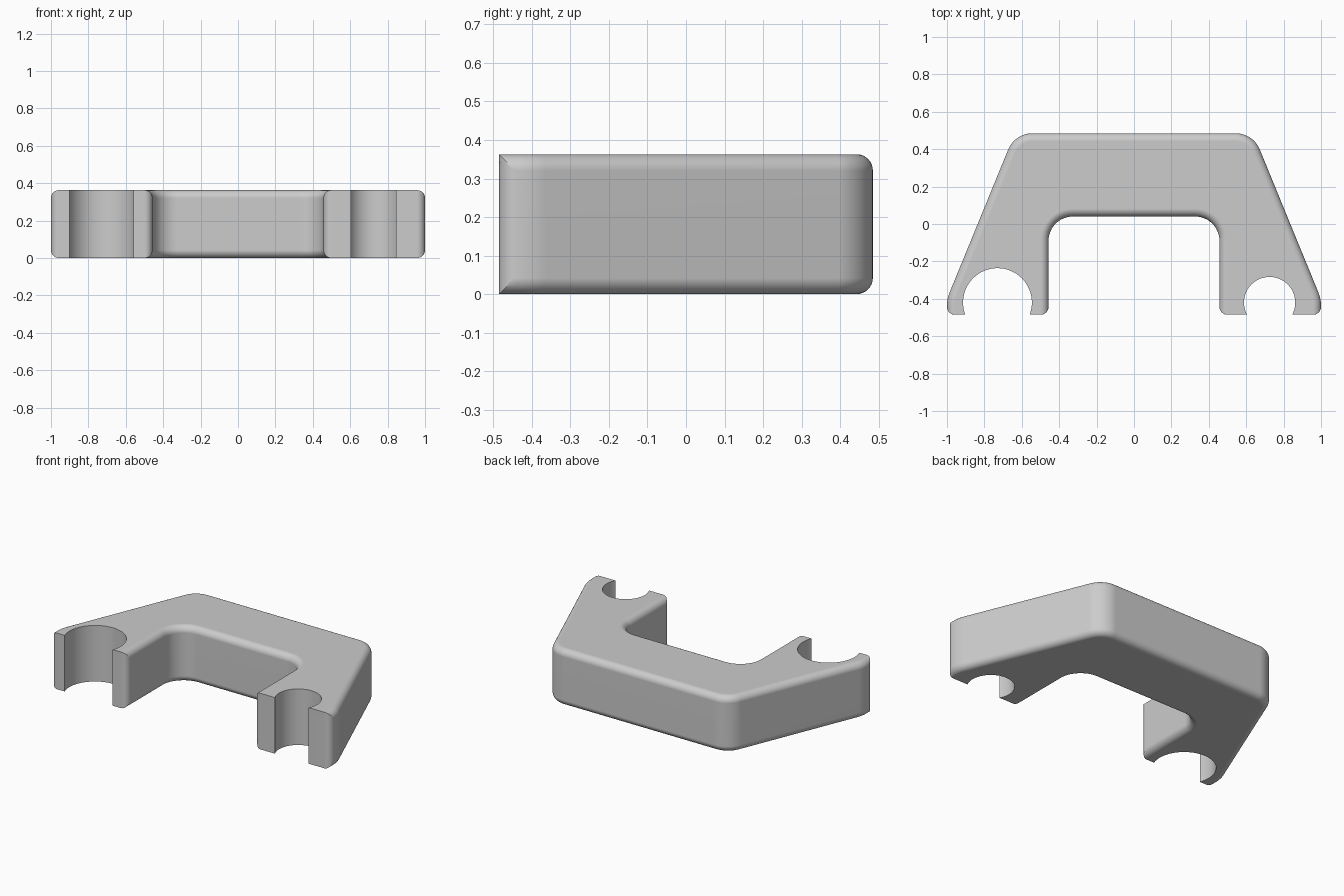
import bpy, bmesh, math
from mathutils import Vector

cube = bpy.data.objects.get("Cube")
if cube:
    bpy.data.objects.remove(cube, do_unlink=True)

HEIGHT = 0.363
BACK, FRONT = 0.485, -0.485
EDGE = 0.042          # rounding of the outer and inner rims
INNER = 0.457         # half width of the gap
BRIDGE = 0.04         # front face of the bridge
STEPS = 8
HOLES = {1: (0.725, 0.137), -1: (0.73, 0.184)}   # side: centre x, radius
HOLE_Y = -0.42


def fillet(before, corner, after, radius, n):
    """Arc points rounding one corner of a path."""
    a, b = (before - corner).normalized(), (after - corner).normalized()
    half = a.angle(b) / 2
    inward = (a + b).normalized()
    centre = corner + inward * radius / math.sin(half)
    across = (b - a).normalized()
    sweep = math.pi / 2 - half
    pts = []
    for i in range(n + 1):
        t = sweep * (2 * i / n - 1)
        pts.append(centre + (across * math.sin(t) - inward * math.cos(t)) * radius)
    return pts


def arm(side, d):
    """Half outline, back to gap, with its rims moved inward by d."""
    slant = Vector((0.363, -0.885)).angle(Vector((1, 0)))
    top = Vector((0.637 - d * math.tan(slant / 2), BACK - d))
    hip = Vector((1 - d, -0.4 - d * math.tan((math.pi / 2 - slant) / 2)))
    inside = Vector((INNER + d, BRIDGE + d))
    pts = fillet(Vector((0, BACK - d)), top, hip, 0.14 - d, 12)
    pts += fillet(top, hip, Vector((1 - d, -1)), 0.2 - d, 8)

    # Rounded front corners
    first = math.acos(max(0, (EDGE - d) / EDGE))
    turns = [first + (math.pi / 2 - first) * i / STEPS for i in range(STEPS + 1)]
    arc = [(EDGE * math.cos(a), FRONT + EDGE - EDGE * math.sin(a)) for a in turns]
    pts += [Vector((1 - EDGE + x, y)) for x, y in arc]

    # Round clip opening
    cx, r = HOLES[side]
    low = math.asin((FRONT - HOLE_Y) / r)
    n = 40
    for i in range(n + 1):
        a = low + (math.pi - 2 * low) * i / n
        pts.append(Vector((cx + r * math.cos(a), HOLE_Y + r * math.sin(a))))

    pts += [Vector((INNER + EDGE - x, y)) for x, y in reversed(arc)]
    pts += fillet(Vector((inside.x, -1)), inside, Vector((0, inside.y)), 0.13 + d, 12)
    return [(side * p.x, p.y) for p in pts]


# Stack of outlines from the bottom rim to the top rim
rise = []
for i in range(STEPS + 1):
    a = math.pi / 2 * i / STEPS
    rise.append((EDGE * (1 - math.sin(a)), EDGE * (1 - math.cos(a))))
levels = rise + [(d, HEIGHT - z) for d, z in reversed(rise)]

bm = bmesh.new()
rings = []
for d, z in levels:
    outline = arm(1, d) + arm(-1, d)[::-1]
    rings.append([bm.verts.new((x, y, z)) for x, y in outline])
for lower, upper in zip(rings, rings[1:]):
    for i in range(len(lower)):
        bm.faces.new((lower[i - 1], lower[i], upper[i], upper[i - 1]))
bm.faces.new(rings[0])
bm.faces.new(rings[-1])
bmesh.ops.remove_doubles(bm, verts=bm.verts, dist=0.00005)
bmesh.ops.recalc_face_normals(bm, faces=bm.faces)

mesh = bpy.data.meshes.new("clip_bracket")
bm.to_mesh(mesh)
bm.free()
bracket = bpy.data.objects.new("clip_bracket", mesh)
bpy.context.collection.objects.link(bracket)

# Plain grey
grey = bpy.data.materials.new("light_grey")
grey.use_nodes = True
colour = (0.604, 0.604, 0.604, 1)
grey.diffuse_color = colour
grey.node_tree.nodes["Principled BSDF"].inputs["Base Color"].default_value = colour
mesh.materials.append(grey)

# Smooth rims, crisp front edges, flat top and bottom
bpy.ops.object.select_all(action="DESELECT")
bracket.select_set(True)
bpy.context.view_layer.objects.active = bracket
bpy.ops.object.shade_smooth_by_angle(angle=math.radians(30))
weighted = bracket.modifiers.new("flat_caps", "WEIGHTED_NORMAL")
weighted.keep_sharp = True
